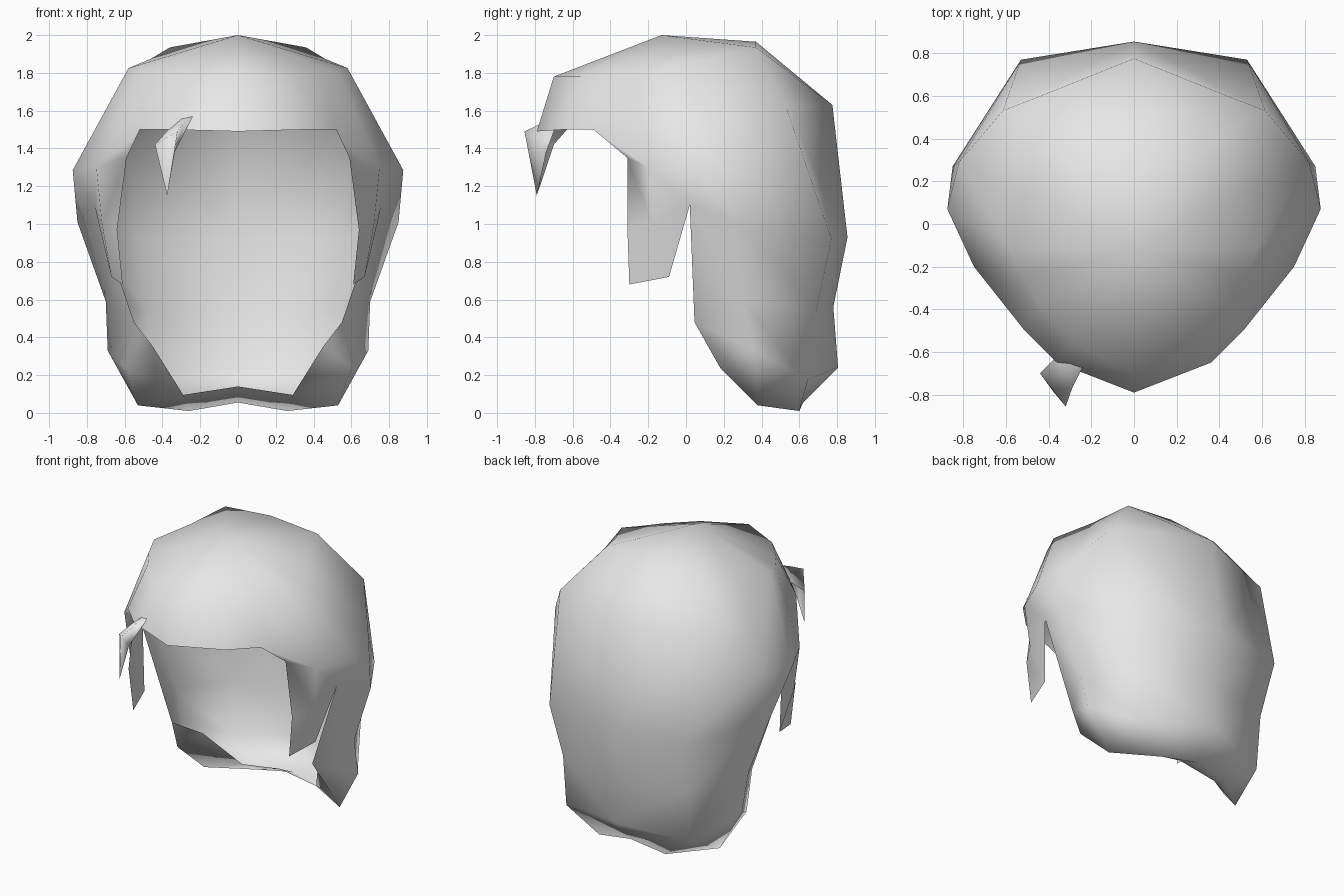
import bpy, bmesh

cube = bpy.data.objects.get("Cube")
if cube:
    bpy.data.objects.remove(cube, do_unlink=True)

# One plain grey for everything
grey = bpy.data.materials.new("light grey")
grey.use_nodes = True
colour = (0.8, 0.8, 0.8, 1)
grey.diffuse_color = colour
grey.node_tree.nodes["Principled BSDF"].inputs["Base Color"].default_value = colour


def loft(bm, upper, lower):
    """Join two rows of points; a gap (None) or a repeated point gives a triangle."""
    for i in range(len(upper) - 1):
        ring = [upper[i], lower[i], lower[i + 1], upper[i + 1]]
        ring = list(dict.fromkeys(p for p in ring if p))
        if len(ring) > 2:
            bm.faces.new([bm.verts.new(p) for p in ring])


def finish(bm, name):
    """Weld the sheet, point its normals outward and make a smooth object."""
    bmesh.ops.remove_doubles(bm, verts=bm.verts, dist=0.0005)
    bmesh.ops.recalc_face_normals(bm, faces=bm.faces)
    top = max(bm.faces, key=lambda f: f.calc_center_median().z)
    if top.normal.z < 0:
        bmesh.ops.reverse_faces(bm, faces=bm.faces)
    mesh = bpy.data.meshes.new(name)
    bm.to_mesh(mesh)
    bm.free()
    mesh.materials.append(grey)
    for poly in mesh.polygons:
        poly.use_smooth = True
    obj = bpy.data.objects.new(name, mesh)
    bpy.context.collection.objects.link(obj)
    return obj


# Left half of the hair: rows of points running from front centre to back centre
crown = (0, -.13, 2.0)
upper = [(0, -.70, 1.78), (.28, -.56, 1.78), (.44, -.38, 1.79), (.53, -.24, 1.80),
         (.58, -.11, 1.825), (.46, .13, 1.875), (.36, .37, 1.935), (0, .37, 1.965)]
brow = [(0, -.79, 1.49), (.36, -.65, 1.5), (.52, -.49, 1.5), (.75, -.20, 1.30),
        (.875, .07, 1.285), (.82, .29, 1.35), (.615, .53, 1.62), (0, .775, 1.63)]
temple = (.59, -.31, 1.35)
ear = [(.64, -.31, .97), (.72, -.18, 1.0), (.76, .02, 1.1),
       (.85, .27, 1.01), (.53, .77, .92), (0, .855, .93)]
sideburn = [(.61, -.30, .68), (.67, -.09, .72), None]
neck = [(.55, .045, .48), (.70, .30, .59), (.48, .69, .545), (0, .78, .56)]
nape = [(.60, .18, .24), (.69, .36, .33), (.485, .645, .175), (0, .805, .24)]
lock_tip = (.53, .38, .04)
flap_hem = [(.26, .60, .01), (0, .62, .055)]
curl = [(.45, .25, .35), (.29, .46, .095), (0, .46, .14)]

bm = bmesh.new()
loft(bm, [crown] * 8, upper)
loft(bm, upper, brow)
loft(bm, brow[2:4], [temple] * 2)
loft(bm, [temple] + brow[3:], ear)
loft(bm, ear[:3], sideburn)
loft(bm, ear[2:], neck)
loft(bm, neck, nape)
loft(bm, nape[:3], [lock_tip] * 3)
loft(bm, nape[2:], flap_hem)
# Underside curling forward below the nape
loft(bm, [neck[0], nape[0], lock_tip], [None, curl[0], curl[1]])
loft(bm, flap_hem, curl[1:])
loft(bm, [lock_tip, nape[2]], [curl[1], flap_hem[0]])
hair = finish(bm, "hair_cap")
mirror = hair.modifiers.new("mirror", 'MIRROR')
mirror.use_clip = True

# Loose folded strand over the forehead, from its root to its tip
strand = [
    [(-.30, -.64, 1.56), (-.24, -.67, 1.57), (-.24, -.67, 1.57)],
    [(-.37, -.63, 1.50), (-.29, -.77, 1.53), (-.24, -.67, 1.57)],
    [(-.44, -.70, 1.42), (-.32, -.855, 1.49), (-.335, -.74, 1.38)],
    [(-.375, -.79, 1.15)] * 3,
]
bm = bmesh.new()
for above, below in zip(strand, strand[1:]):
    loft(bm, above, below)
finish(bm, "forehead_strand")
